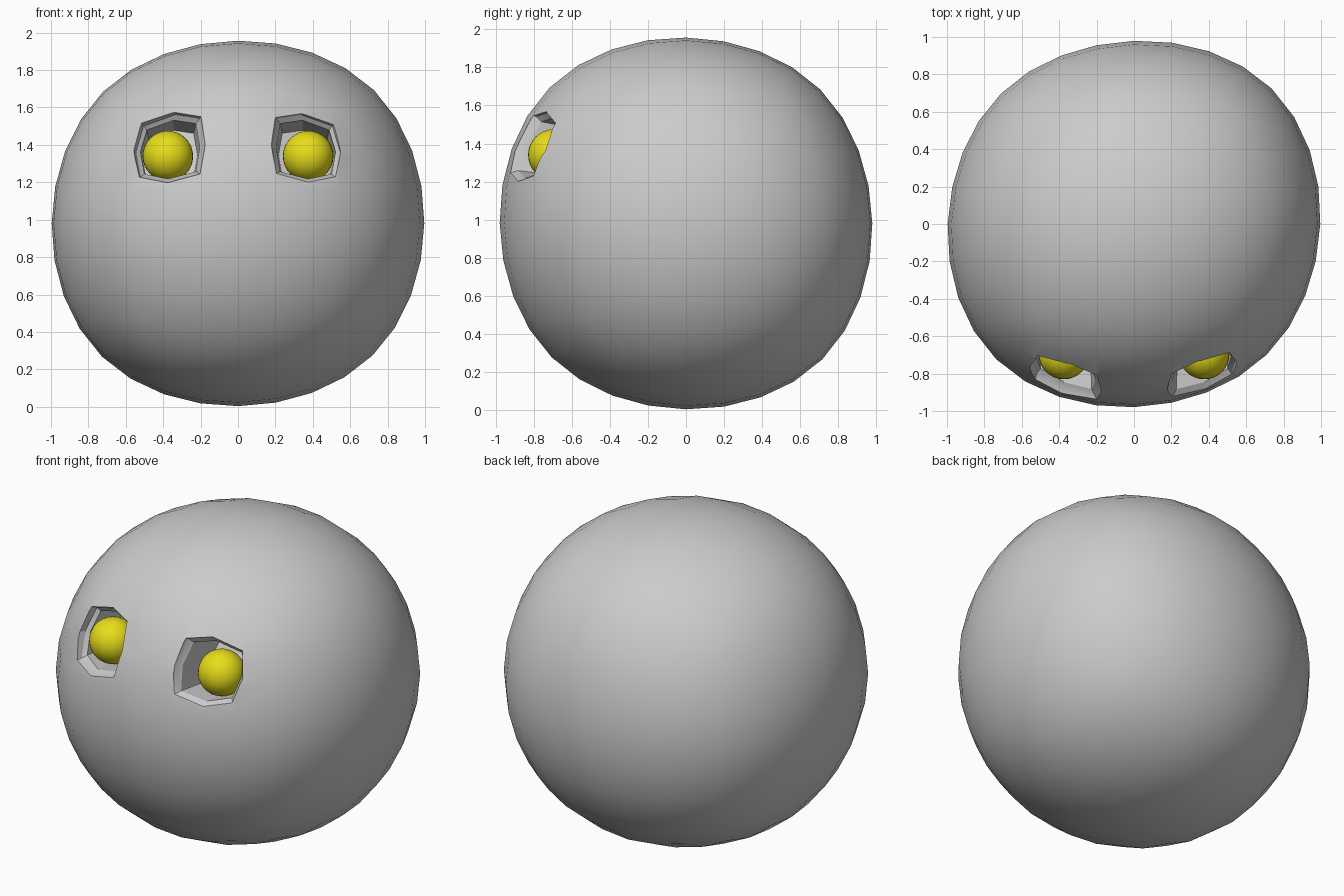
import bpy, bmesh, math
from mathutils import Vector

if "Cube" in bpy.data.objects:
    bpy.data.objects.remove(bpy.data.objects["Cube"])

MID = Vector((0, 0, 0.98))


def activate(ob):
    bpy.ops.object.select_all(action='DESELECT')
    ob.select_set(True)
    bpy.context.view_layer.objects.active = ob


# Head: a cube subdivided into a ball, then made slightly lopsided
bpy.ops.mesh.primitive_cube_add(size=2)
head = bpy.context.object
head.name = "head"
sub = head.modifiers.new("round", 'SUBSURF')
sub.levels = 3
bpy.ops.object.modifier_apply(modifier=sub.name)
for v in head.data.vertices:
    n = v.co.normalized()
    f = 1.003 + 0.036 * n.x * n.y + 0.010 * n.x * n.z - 0.015 * n.y * n.z
    v.co = Vector((v.co.x * 1.183, v.co.y * 1.163, v.co.z * 1.160)) * f + MID

# Eye socket outline in the front view (x, z)
RIM = [(.18, 1.40), (.205, 1.54), (.34, 1.56), (.505, 1.50),
       (.545, 1.365), (.52, 1.23), (.375, 1.20), (.205, 1.245)]
INWARD = Vector((0, 1, -0.15))


def surface(x, z):
    return Vector((x, -math.sqrt(0.985 ** 2 - x * x - (z - 0.98) ** 2), z))


def socket_cutter(side):
    centre = surface(.365, 1.375)
    bm = bmesh.new()
    rings = []
    # outside flare, rim, bevelled lip, back of the pocket
    for scale, depth in ((1.12, -.08), (1.0, 0), (.87, .03), (.80, .30)):
        ring = []
        for x, z in RIM:
            p = centre + (surface(x, z) - centre) * scale + INWARD * depth
            ring.append(bm.verts.new((p.x * side, p.y, p.z)))
        rings.append(ring)
    for a, b in zip(rings, rings[1:]):
        for i in range(8):
            j = (i + 1) % 8
            bm.faces.new((a[i], a[j], b[j], b[i]))
    bm.faces.new(rings[0])
    bm.faces.new(rings[-1])
    bmesh.ops.recalc_face_normals(bm, faces=bm.faces)
    bmesh.ops.triangulate(bm, faces=[f for f in bm.faces if len(f.verts) > 4])
    me = bpy.data.meshes.new("socket_cutter")
    bm.to_mesh(me)
    bm.free()
    ob = bpy.data.objects.new("socket_cutter", me)
    bpy.context.collection.objects.link(ob)
    ob.hide_render = True
    return ob


# Cut both sockets into the head
for side in (1, -1):
    cutter = socket_cutter(side)
    cut = head.modifiers.new("socket", 'BOOLEAN')
    cut.operation = 'DIFFERENCE'
    cut.solver = 'EXACT'
    cut.object = cutter
    activate(head)
    bpy.ops.object.modifier_apply(modifier=cut.name)
    bpy.data.objects.remove(cutter)
activate(head)
bpy.ops.object.shade_smooth_by_angle(angle=math.radians(25))

# Yellow eyeballs
yellow = bpy.data.materials.new("yellow")
yellow.diffuse_color = (0.80, 0.73, 0.01, 1)
yellow.use_nodes = True
yellow.node_tree.nodes["Principled BSDF"].inputs["Base Color"].default_value = yellow.diffuse_color
for side, name in ((1, "right_eye"), (-1, "left_eye")):
    bpy.ops.mesh.primitive_uv_sphere_add(segments=32, ring_count=16, radius=0.135,
                                         location=(side * 0.375, -0.695, 1.34))
    eye = bpy.context.object
    eye.name = name
    eye.data.materials.append(yellow)
    bpy.ops.object.shade_smooth()
